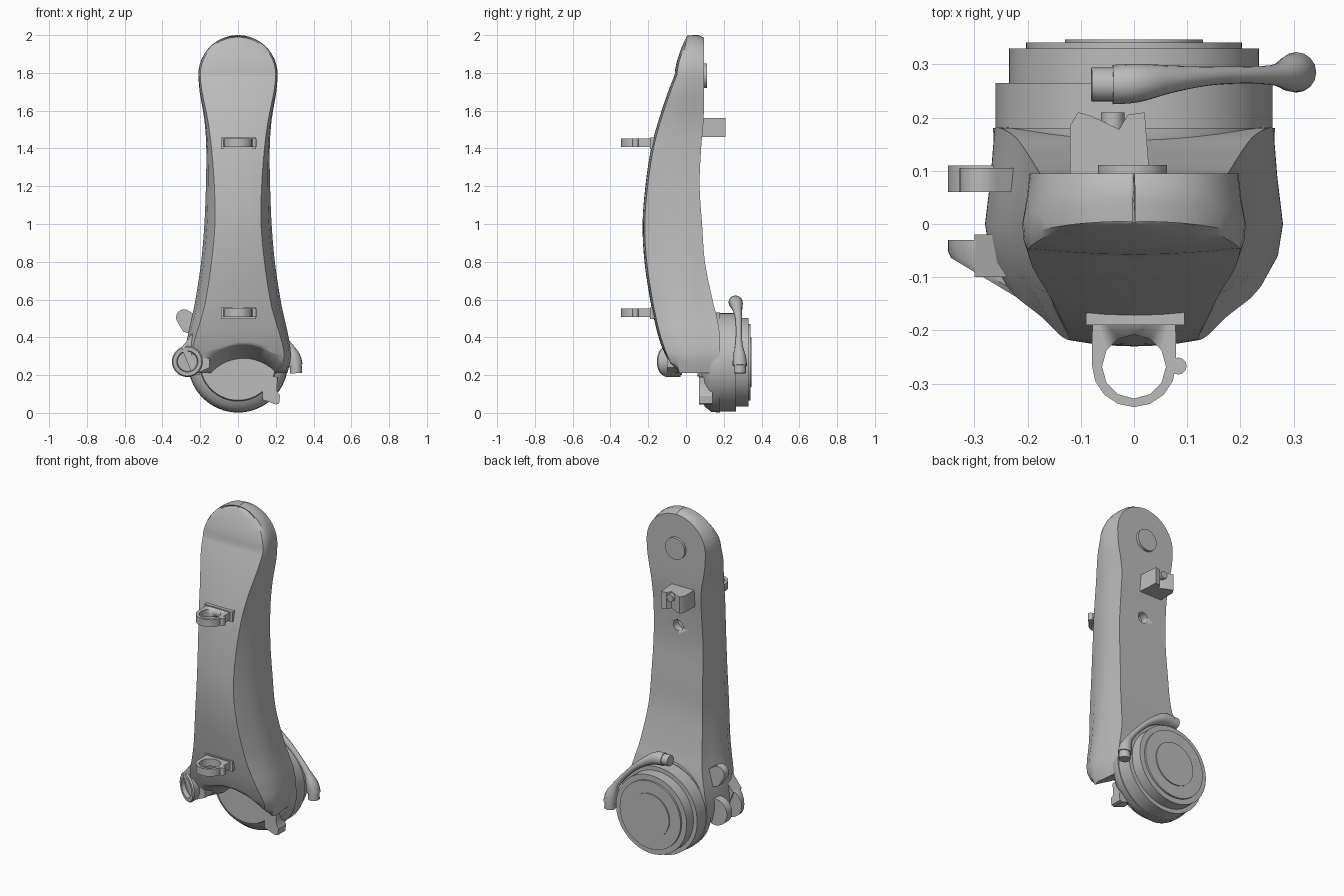
import bpy, bmesh, math
from mathutils import Vector

if "Cube" in bpy.data.objects:
    bpy.data.objects.remove(bpy.data.objects["Cube"])

grey = bpy.data.materials.new("neutral grey")
grey.use_nodes = True
GREY = (0.5, 0.5, 0.5, 1)
grey.diffuse_color = GREY
grey.node_tree.nodes["Principled BSDF"].inputs["Base Color"].default_value = GREY


def finish(name, bm, angle=35):
    bmesh.ops.remove_doubles(bm, verts=bm.verts, dist=0.0004)
    bmesh.ops.recalc_face_normals(bm, faces=bm.faces)
    mesh = bpy.data.meshes.new(name)
    bm.to_mesh(mesh)
    bm.free()
    ob = bpy.data.objects.new(name, mesh)
    bpy.context.collection.objects.link(ob)
    mesh.materials.append(grey)
    bpy.ops.object.select_all(action='DESELECT')
    ob.select_set(True)
    bpy.context.view_layer.objects.active = ob
    bpy.ops.object.shade_smooth_by_angle(angle=math.radians(angle))
    return ob


def loft(name, rings, angle=35):
    """Skin closed rings of equal length and cap both ends."""
    bm = bmesh.new()
    rows = [[bm.verts.new(p) for p in ring] for ring in rings]
    n = len(rows[0])
    for a, b in zip(rows, rows[1:]):
        for i in range(n):
            bm.faces.new((a[i], a[(i + 1) % n], b[(i + 1) % n], b[i]))
    bm.faces.new(rows[0])
    bm.faces.new(rows[-1])
    return finish(name, bm, angle)


def prism(name, pts, lo, hi, axis):
    """Extrude a flat outline: axis 'z' takes (x, y), axis 'y' takes (x, z)."""
    place = (lambda p, t: (p[0], p[1], t)) if axis == 'z' else (lambda p, t: (p[0], t, p[1]))
    return loft(name, [[place(p, t) for p in pts] for t in (lo, hi)])


def arc(cx, cy, r, start=0, end=360, n=32):
    steps = n if end - start == 360 else n - 1
    return [(cx + r * math.cos(math.radians(start + (end - start) * i / steps)),
             cy + r * math.sin(math.radians(start + (end - start) * i / steps))) for i in range(n)]


def lathe(name, profile, cx, cz, n=48):
    """Turn (radius, y) steps around a front-to-back axis."""
    return loft(name, [[(x, y, z) for x, z in arc(cx, cz, r, n=n)] for r, y in profile])


def tube(name, path, n=16):
    """Round sweep through (position, radius) pairs."""
    pts = [Vector(p) for p, r in path]
    rings = []
    for i, (p, r) in enumerate(path):
        d = (pts[min(i + 1, len(pts) - 1)] - pts[max(i - 1, 0)]).normalized()
        side = Vector((0, 1, 0))
        up = d.cross(side).normalized()
        rings.append([pts[i] + side * c + up * s for c, s in arc(0, 0, r, n=n)])
    return loft(name, rings, 45)


def cut(target, cutter):
    cutter.hide_render = True
    mod = target.modifiers.new("cut", 'BOOLEAN')
    mod.operation = 'DIFFERENCE'
    mod.solver = 'EXACT'
    mod.object = cutter
    bpy.context.view_layer.objects.active = target
    bpy.ops.object.modifier_apply(modifier=mod.name)
    bpy.data.objects.remove(cutter)


def spline(rows, steps):
    """Smoothly resample rows of numbers."""
    out = []
    for i in range(len(rows) - 1):
        four = [rows[max(0, min(len(rows) - 1, i + k))] for k in (-1, 0, 1, 2)]
        for s in range(steps):
            t = s / steps
            out.append([0.5 * (2 * b + (c - a) * t + (2 * a - 5 * b + 4 * c - d) * t * t
                               + (3 * b - a - 3 * c + d) * t ** 3) for a, b, c, d in zip(*four)])
    return out + [list(rows[-1])]


# Arm shell: height, front y, widest y, back y, then half-widths of front, middle, back
stations = [
    (.21, -.07, .0, .18, .21, .262, .245),
    (.30, -.11, .0, .18, .245, .28, .262),
    (.40, -.145, .0, .18, .225, .268, .25),
    (.50, -.17, .0, .165, .195, .246, .225),
    (.60, -.19, -.01, .14, .17, .225, .205),
    (.80, -.22, -.02, .10, .14, .195, .18),
    (1.0, -.23, -.03, .085, .122, .178, .17),
    (1.2, -.215, -.03, .072, .125, .17, .165),
    (1.4, -.185, -.02, .08, .14, .168, .16),
    (1.55, -.145, -.01, .093, .16, .178, .165),
    (1.7, -.095, .0, .095, .19, .203, .19),
    (1.79, -.06, .0, .095, .2, .21, .196),
]


def section(row, turn=0.0):
    z, yf, ym, yb, wf, wm, wb = row
    rise = math.sin(turn)
    half = [(wf * f, yf + .012 * f * f + .062 * rise ** 1.6, wf) for f in (0, .35, .7, 1)]
    wq, yq = wf + (wm - wf) * .75, yf + (ym - yf) * .5
    half += [(wq, yq + .035 * rise, wq), (wm, ym + .04 * rise, wm),
             (wm * .4 + wb * .6, (ym + yb) / 2 + .02 * rise, wm), (wb, yb, wb), (wb * .5, yb, wb)]
    full = half + [(0, yb, wb)] + [(-x, y, w) for x, y, w in reversed(half[1:])]
    return [(x * math.cos(turn), y, z + w * rise) for x, y, w in full]


rings = [section(r) for r in spline(stations, 4)]
rings += [section(stations[-1], math.radians(a)) for a in range(8, 89, 8)]
rings.append(section(stations[-1], math.radians(89.5)))
arm = loft("arm_shell", rings, 28)
# Arched opening under the front, and the small hole in the back
cut(arm, lathe("arch_cutter", [(.36, -.25), (.305, -.125), (.23, .08)], .03, .055))
cut(arm, lathe("hole_cutter", [(.032, .03), (.032, .2)], 0, 1.31, 24))

# Lower joint: domed front cover and stepped rear drum
lathe("joint_cover", [(.2, .07), (.205, .085), (.235, .1), (.262, .135), (.265, .18)], 0, .267, 64)
lathe("joint_drum", [(.26, .18), (.26, .265), (.235, .265), (.235, .33), (.203, .33),
                     (.203, .341), (.13, .341), (.13, .347)], 0, .268, 64)

# Upper joint cap
lathe("upper_cap", [(.065, .085), (.065, .111)], -.003, 1.785)

# Front cable guides
for label, z in (("upper", 1.43), ("lower", .53)):
    outline = [(-.078, -.15)] + arc(0, -.265, .079, 180, 360, 9) + [(.078, -.15)]
    guide = prism(label + "_cable_guide", outline, z - .022, z + .022, 'z')
    cut(guide, prism("guide_cutter", arc(0, -.268, .06, n=12), z - .1, z + .1, 'z'))
    prism(label + "_guide_nub", arc(.083, -.267, .016, n=12), z - .022, z + .022, 'z')
    prism(label + "_guide_foot", [(-.09, -.15), (.095, -.15), (.095, -.19), (-.09, -.19)],
          z - .032, z + .028, 'z')

# Rear cable latch
prism("rear_latch", [(-.12, .08), (-.12, .185), (-.105, .21), (-.08, .203), (-.028, .178),
                     (-.012, .205), (.02, .21), (.03, .08)], 1.46, 1.56, 'z')
lathe("latch_pin", [(.022, .15), (.022, .21)], -.04, 1.535, 16)

# Curved cable around the joint, with a plug at each end
tube("joint_cable", spline([
    ((-.04, .262, .585), .036)[0] + (.036,), (.01, .265, .58, .036), (.07, .272, .55, .026),
    (.14, .278, .5, .018), (.21, .28, .43, .016), (.265, .28, .36, .02),
    (.295, .283, .3, .034), (.305, .285, .25, .038)], 4) and
    [(r[:3], r[3]) for r in spline([
        (-.04, .262, .585, .037), (.01, .265, .58, .036), (.07, .272, .55, .026),
        (.14, .278, .5, .018), (.21, .28, .43, .016), (.265, .28, .36, .02),
        (.295, .283, .3, .034), (.305, .285, .25, .038)], 4)])
tube("cable_plug_top", [((-.08, .262, .587), .032), ((-.03, .262, .585), .032)])
tube("cable_plug_side", [((.307, .285, .21), .032), ((.305, .285, .26), .032)])

# Side clevis: slanted front lug with a recess, and a flat rear lug
lug_x, lug_z = -.268, .272
slope = lambda x: -.06 - (x + .35) * .6


def lug_ring(r, front, push=0.0):
    return [(x, slope(x) + push if front else -.03, z) for x, z in arc(lug_x, lug_z, r)]


loft("clevis_front_lug", [lug_ring(.07, False), lug_ring(.082, False), lug_ring(.082, True, .01),
                          lug_ring(.076, True), lug_ring(.056, True), lug_ring(.052, True, .03)])
prism("clevis_front_web", [(-.3, .345), (-.235, .43), (-.15, .42), (-.15, .24), (-.24, .2)], -.1, -.02, 'y')
prism("clevis_rear_lug", arc(-.27, .272, .08, 60, 300, 20) + [(-.2, .2), (-.2, .36)], .06, .11, 'y')
prism("clevis_rear_clip", [(-.2, .4), (-.2, .5)] + arc(-.285, .505, .043, 50, 200, 10) + [(-.29, .43)],
      .06, .105, 'y')

# Small lower hook
prism("lower_hook", [(.13, .07), (.2, .045), (.218, .05), (.222, .09), (.205, .12), (.21, .19), (.13, .2)],
      .068, .14, 'y')
